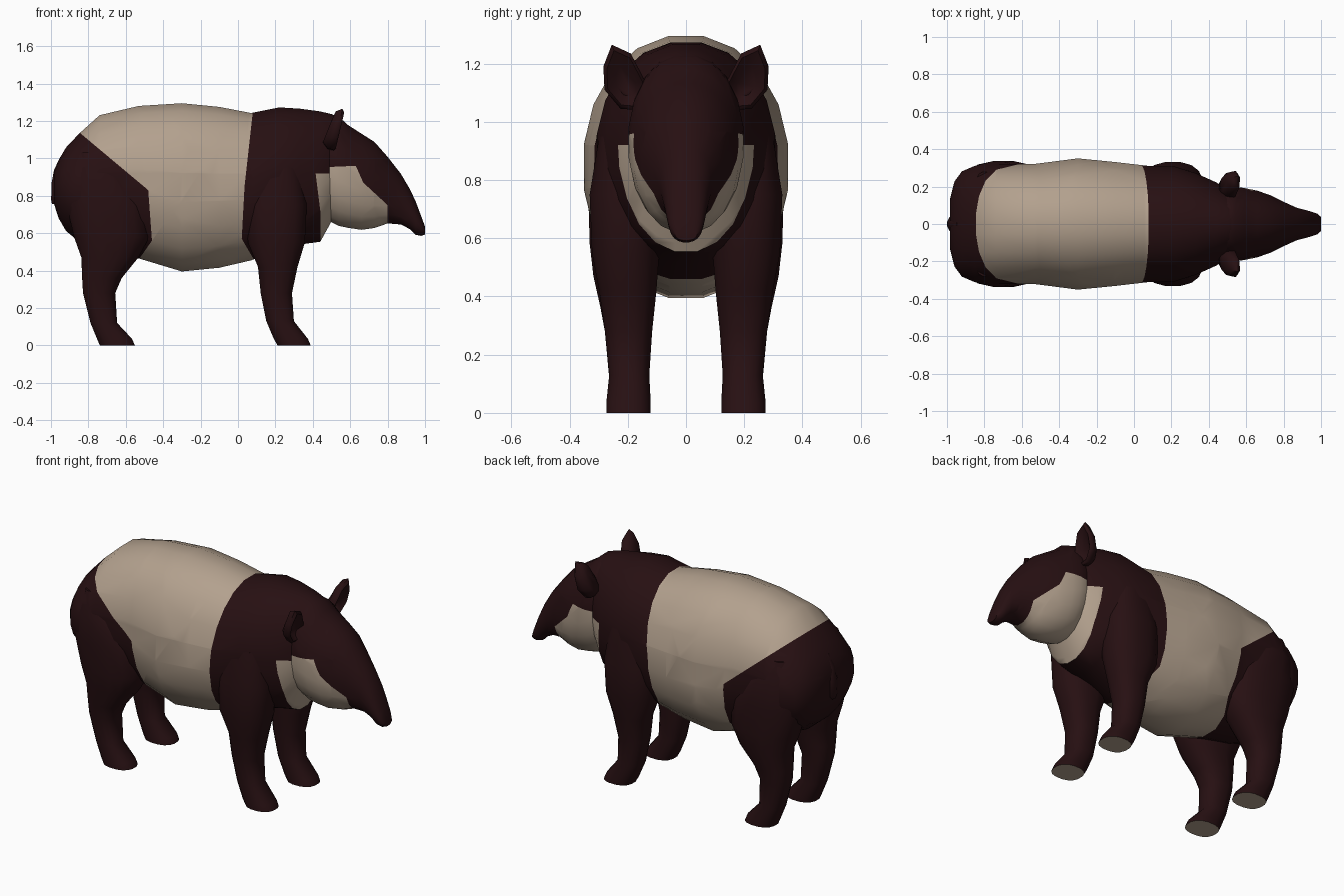
import bpy, bmesh, math
from mathutils import Vector


def material(name, rgb):
    m = bpy.data.materials.new(name)
    m.diffuse_color = (*rgb, 1)
    return m


DARK = material("dark brown hide", (0.02, 0.005, 0.006))
PALE = material("pale hide", (0.45, 0.355, 0.27))


def oval(n, power):
    """Unit superellipse points."""
    pts = []
    for i in range(n):
        a = 2 * math.pi * (i + 0.5) / n
        c, s = math.cos(a), math.sin(a)
        pts.append((math.copysign(abs(c) ** (2 / power), c),
                    math.copysign(abs(s) ** (2 / power), s)))
    return pts


def loft(name, rings, cuts=(), is_pale=None, angle=45):
    """Skin closed rings, cut colour borders (in the xz plane), colour faces by rule."""
    bm = bmesh.new()
    vr = [[bm.verts.new(p) for p in r] for r in rings]
    n = len(vr[0])
    for a, b in zip(vr, vr[1:]):
        for i in range(n):
            bm.faces.new((a[i], a[(i + 1) % n], b[(i + 1) % n], b[i]))
    bm.faces.new(vr[0])
    bm.faces.new(vr[-1])
    bmesh.ops.recalc_face_normals(bm, faces=bm.faces)
    for (x0, z0), (x1, z1) in cuts:
        bmesh.ops.bisect_plane(bm, geom=bm.verts[:] + bm.edges[:] + bm.faces[:],
                               dist=1e-5, plane_co=(x0, 0, z0),
                               plane_no=Vector((z1 - z0, 0, x0 - x1)).normalized())
    if is_pale:
        for f in bm.faces:
            f.material_index = int(is_pale(f.calc_center_median(), f.normal))
    me = bpy.data.meshes.new(name)
    bm.to_mesh(me)
    bm.free()
    me.materials.append(DARK)
    me.materials.append(PALE)
    ob = bpy.data.objects.new(name, me)
    bpy.context.collection.objects.link(ob)
    bpy.ops.object.select_all(action='DESELECT')
    ob.select_set(True)
    bpy.context.view_layer.objects.active = ob
    bpy.ops.object.shade_smooth_by_angle(angle=math.radians(angle))
    return ob


def x_rings(stations, n, power):
    """Stations: x, bottom z, top z, half width."""
    return [[(x, w * c, (b + t) / 2 + (t - b) / 2 * s) for c, s in oval(n, power)]
            for x, b, t, w in stations]


def z_rings(stations, n, power, side=1):
    """Stations: z, x min, x max, y min, y max."""
    return [[((x0 + x1) / 2 + (x1 - x0) / 2 * c,
              side * ((y0 + y1) / 2 + (y1 - y0) / 2 * s), z) for c, s in oval(n, power)]
            for z, x0, x1, y0, y1 in stations]


def border_x(line, z):
    """x of a border polyline (listed from top down) at height z."""
    for (x0, z0), (x1, z1) in zip(line, line[1:]):
        if z >= z1:
            break
    return x0 + (x1 - x0) * (z - z0) / (z1 - z0)


def segments(line):
    return list(zip(line, line[1:]))


# Torso with pale saddle and pale throat
REAR = [(-0.87, 1.30), (-0.85, 1.14), (-0.48, 0.83), (-0.46, 0.56), (-0.53, 0.46)]
FRONT = [(0.085, 1.30), (0.035, 0.85), (0.02, 0.57), (0.09, 0.45)]
THROAT = [(0.415, 0.92), (0.44, 0.72), (0.44, 0.53)]


def torso_pale(c, n):
    if border_x(REAR, c.z) < c.x < border_x(FRONT, c.z):
        return True
    return c.z < 0.92 and c.x > border_x(THROAT, c.z)


loft("torso", x_rings([
    (-0.985, 0.76, 0.93, 0.13), (-0.96, 0.68, 0.99, 0.23), (-0.92, 0.61, 1.06, 0.285),
    (-0.85, 0.55, 1.135, 0.315), (-0.74, 0.50, 1.235, 0.325), (-0.53, 0.46, 1.285, 0.325),
    (-0.30, 0.39, 1.30, 0.355), (-0.10, 0.41, 1.28, 0.335), (0.07, 0.45, 1.247, 0.315),
    (0.22, 0.505, 1.277, 0.31), (0.33, 0.535, 1.27, 0.275), (0.44, 0.55, 1.255, 0.225),
    (0.50, 0.66, 1.24, 0.185), (0.54, 0.75, 1.22, 0.15)], 20, 2.1),
    segments(REAR) + segments(FRONT) + segments(THROAT) + [((0, 0.92), (1, 0.92))],
    torso_pale)

# Head and drooping snout with pale cheeks
CHEEK = [((0.4, 0.95), (0.63, 0.96)), ((0.63, 0.96), (0.67, 0.87)),
         ((0.67, 0.87), (0.80, 0.75)), ((0.80, 0.75), (0.80, 0.60))]


def cheek_pale(c, n):
    line = [(0.63, 0.96), (0.67, 0.87), (0.80, 0.75), (0.80, 0.60)]
    return c.z < 0.95 + (c.x - 0.4) * 0.0435 and c.x < border_x(line, c.z)


loft("head", x_rings([
    (0.42, 0.72, 1.22, 0.17), (0.50, 0.655, 1.235, 0.195), (0.54, 0.635, 1.225, 0.20),
    (0.59, 0.625, 1.18, 0.195), (0.66, 0.615, 1.135, 0.18), (0.73, 0.625, 1.09, 0.155),
    (0.80, 0.65, 1.01, 0.12), (0.87, 0.645, 0.92, 0.088), (0.92, 0.62, 0.835, 0.075),
    (0.95, 0.59, 0.77, 0.066), (0.98, 0.585, 0.69, 0.056), (1.0, 0.592, 0.635, 0.038)],
    20, 2.1), CHEEK, cheek_pale)

# Legs with pale soles
FORE = [(0, 0.21, 0.39, 0.12, 0.275), (0.035, 0.19, 0.375, 0.12, 0.275),
        (0.13, 0.15, 0.30, 0.125, 0.265), (0.28, 0.12, 0.29, 0.115, 0.28),
        (0.42, 0.105, 0.32, 0.10, 0.30), (0.55, 0.05, 0.36, 0.09, 0.325),
        (0.75, 0.045, 0.37, 0.08, 0.333), (0.95, 0.08, 0.34, 0.10, 0.30)]
HIND = [(0, -0.74, -0.55, 0.12, 0.275), (0.035, -0.755, -0.565, 0.12, 0.275),
        (0.12, -0.79, -0.645, 0.13, 0.265), (0.28, -0.83, -0.655, 0.12, 0.28),
        (0.36, -0.835, -0.62, 0.11, 0.295), (0.47, -0.84, -0.53, 0.09, 0.32),
        (0.58, -0.88, -0.47, 0.06, 0.333), (0.75, -0.92, -0.475, 0.06, 0.338),
        (0.90, -0.90, -0.57, 0.08, 0.332), (1.03, -0.85, -0.74, 0.10, 0.28)]
# Ear outline (y, z), cupped towards the front
EAR = [(0.13, 1.08), (0.14, 1.14), (0.19, 1.235), (0.255, 1.265),
       (0.284, 1.19), (0.28, 1.11), (0.225, 1.045), (0.16, 1.04)]


def ear_ring(scale, dx, side):
    cy, cz = 0.205, 1.13
    return [(0.5 + dx + (z - 1.05) * 0.2, side * (cy + (y - cy) * scale),
             cz + (z - cz) * scale) for y, z in EAR]


for side, tag in ((1, "left"), (-1, "right")):
    for part, data in (("front_leg", FORE), ("hind_leg", HIND)):
        loft(f"{part}_{tag}", z_rings(data, 16, 2.4, side),
             is_pale=lambda c, n: c.z < 0.005 and n.z < -0.9)
    loft(f"ear_{tag}", [ear_ring(0.45, -0.005, side), ear_ring(0.85, 0.025, side),
                        ear_ring(1.0, 0.015, side), ear_ring(0.9, -0.02, side),
                        ear_ring(0.5, -0.045, side)], angle=60)

# Short tail
loft("tail", z_rings([(0.755, -0.995, -0.965, -0.02, 0.02), (0.775, -1.0, -0.94, -0.042, 0.042),
                      (0.86, -1.0, -0.93, -0.045, 0.045), (0.94, -0.985, -0.91, -0.04, 0.04),
                      (1.01, -0.95, -0.89, -0.025, 0.025)], 10, 2))
